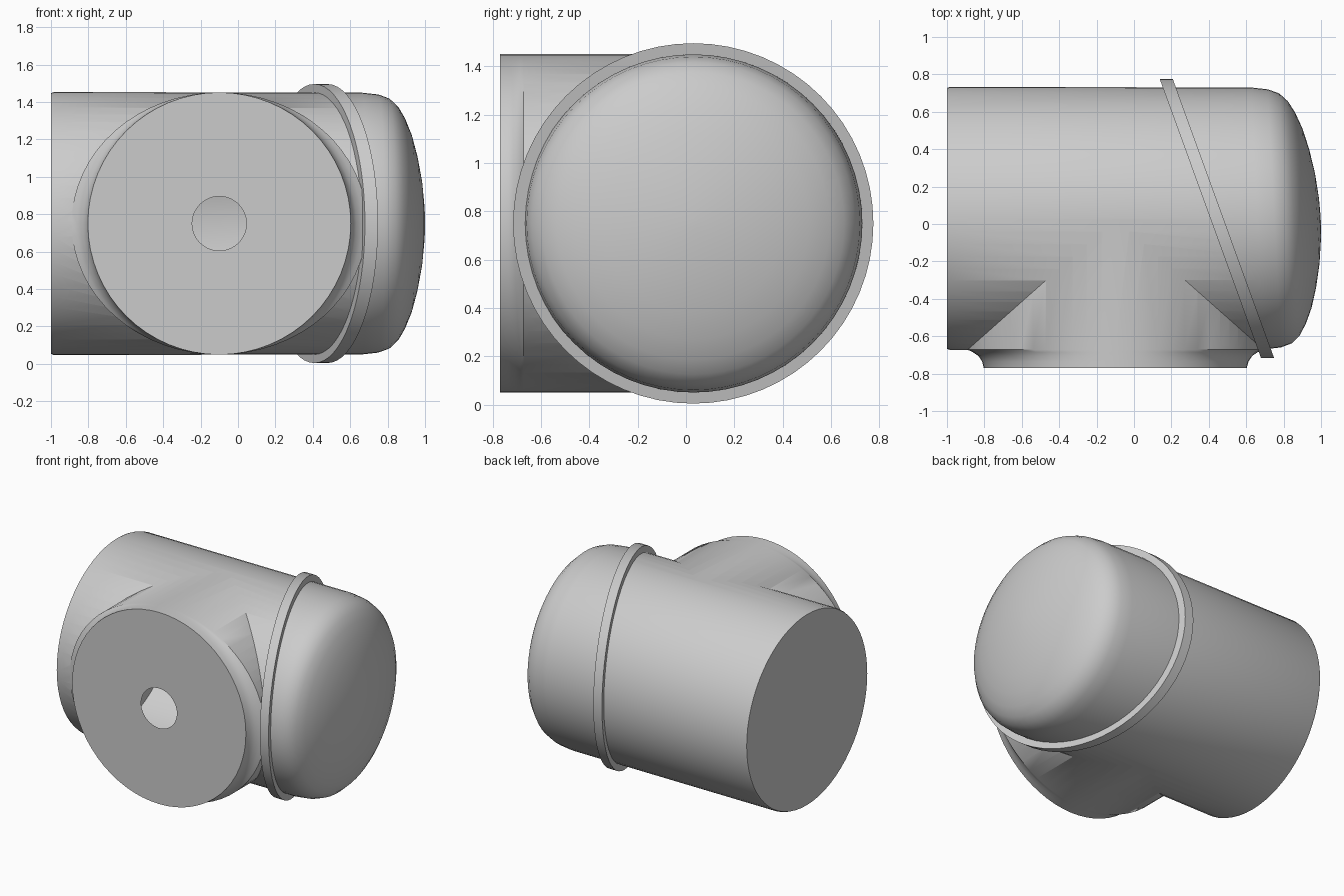
import bpy, bmesh, math
from mathutils import Vector

if "Cube" in bpy.data.objects:
    bpy.data.objects.remove(bpy.data.objects["Cube"])

SEG = 64
CY, CZ = 0.03, 0.75       # axis of the main barrel
PORT_X = -0.10            # axis of the front port

grey = bpy.data.materials.new("mid grey")
grey.use_nodes = True
colour = (0.6, 0.6, 0.6, 1)
grey.diffuse_color = colour
grey.node_tree.nodes["Principled BSDF"].inputs["Base Color"].default_value = colour


def loft(name, rings, closed=False):
    """Skin a list of equal point rings; cap the ends unless closed."""
    bm = bmesh.new()
    loops = [[bm.verts.new(p) for p in ring] for ring in rings]
    pairs = list(zip(loops, loops[1:]))
    if closed:
        pairs.append((loops[-1], loops[0]))
    else:
        bm.faces.new(loops[0])
        bm.faces.new(loops[-1])
    for a, b in pairs:
        for i in range(SEG):
            j = (i + 1) % SEG
            bm.faces.new((a[i], a[j], b[j], b[i]))
    bmesh.ops.recalc_face_normals(bm, faces=bm.faces)
    mesh = bpy.data.meshes.new(name)
    bm.to_mesh(mesh)
    bm.free()
    mesh.materials.append(grey)
    obj = bpy.data.objects.new(name, mesh)
    bpy.context.collection.objects.link(obj)
    return obj


def smooth(obj, angle):
    bpy.ops.object.select_all(action="DESELECT")
    obj.select_set(True)
    bpy.context.view_layer.objects.active = obj
    bpy.ops.object.shade_smooth_by_angle(angle=math.radians(angle))


ANGLES = [2 * math.pi * i / SEG for i in range(SEG)]


def x_ring(x, r, shear=0.0):
    """Circle around the barrel axis, leaning by the shear."""
    return [(x - shear * r * math.cos(a), CY + r * math.cos(a), CZ + r * math.sin(a))
            for a in ANGLES]


def y_ring(y, rx, rz):
    """Ellipse around the port axis."""
    return [(PORT_X + rx * math.cos(a), y, CZ + rz * math.sin(a)) for a in ANGLES]


# Barrel with a domed, slightly leaning right end
dome = [(0.66, 0.7), (0.75, 0.69), (0.81, 0.668), (0.855, 0.625), (0.89, 0.565),
        (0.925, 0.48), (0.955, 0.37), (0.98, 0.24), (0.994, 0.11), (0.998, 0.02)]
barrel = loft("barrel", [x_ring(-1, 0.697), x_ring(-0.985, 0.703)]
              + [x_ring(x, r, 0.05) for x, r in dome])

# Front port, flaring sideways where it meets the barrel
flare = [(-0.77, 0.703), (-0.735, 0.712), (-0.705, 0.732), (-0.685, 0.762),
         (-0.672, 0.79), (CY, 0.79)]
port = loft("front_port", [y_ring(-0.77, 0.145, 0.145)]
            + [y_ring(y, rx, 0.701) for y, rx in flare])

# Join the port to the barrel
union = barrel.modifiers.new("join", "BOOLEAN")
union.operation = "UNION"
union.solver = "EXACT"
union.object = port
bpy.context.view_layer.objects.active = barrel
bpy.ops.object.modifier_apply(modifier=union.name)
bpy.data.objects.remove(port)

# Open the round hole into the hollow inside
bm = bmesh.new()
bm.from_mesh(barrel.data)
hole_centre = Vector((PORT_X, -0.77, CZ))
inside = [f for f in bm.faces
          if all((v.co - hole_centre).length < 0.15 for v in f.verts)]
bmesh.ops.delete(bm, geom=inside, context="FACES")
bm.to_mesh(barrel.data)
bm.free()
smooth(barrel, 35)

# Slanted collar around the barrel
LEAN = 0.363
collar = loft("collar", [x_ring(x, r, LEAN) for x, r in
                         ((0.408, 0.69), (0.408, 0.746), (0.478, 0.746), (0.478, 0.69))],
              closed=True)
smooth(collar, 35)
